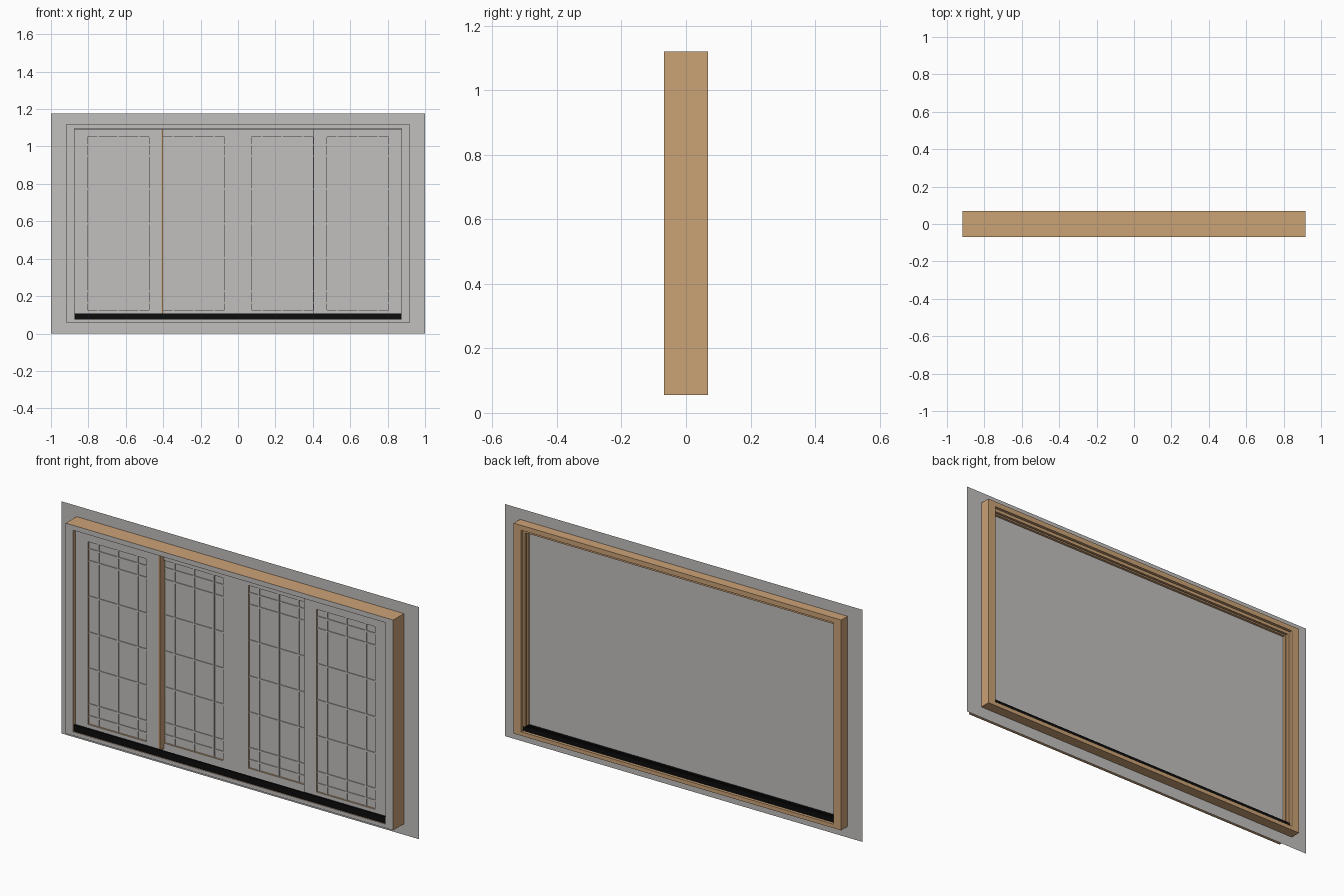
import bpy, bmesh

if "Cube" in bpy.data.objects:
    bpy.data.objects.remove(bpy.data.objects["Cube"])


def material(name, rgb):
    m = bpy.data.materials.new(name)
    m.diffuse_color = (*rgb, 1)
    m.use_nodes = True
    m.node_tree.nodes["Principled BSDF"].inputs["Base Color"].default_value = m.diffuse_color
    return m


GREY = material("grey finish", (0.54, 0.53, 0.52))
WOOD = material("light wood", (0.60, 0.36, 0.18))
BLACK = material("black track", (0.004, 0.004, 0.004))


def finish(name, bm, mats):
    """First material everywhere; a second one goes on faces looking to the front."""
    bmesh.ops.recalc_face_normals(bm, faces=bm.faces)
    bm.normal_update()
    me = bpy.data.meshes.new(name)
    for m in mats:
        me.materials.append(m)
    if len(mats) > 1:
        for f in bm.faces:
            f.material_index = 1 if f.normal.y < -0.9 else 0
    bm.to_mesh(me)
    bm.free()
    ob = bpy.data.objects.new(name, me)
    bpy.context.collection.objects.link(ob)
    return ob


def add_box(bm, x0, x1, y0, y1, z0, z1):
    v = [bm.verts.new((x, y, z)) for x in (x0, x1) for y in (y0, y1) for z in (z0, z1)]
    for q in ((0, 1, 3, 2), (4, 6, 7, 5), (0, 4, 5, 1), (2, 3, 7, 6), (0, 2, 6, 4), (1, 5, 7, 3)):
        bm.faces.new([v[i] for i in q])


def box(name, *dims, mats):
    bm = bmesh.new()
    add_box(bm, *dims)
    return finish(name, bm, mats)


def ring(name, outer, inner, y0, y1, mats):
    """Rectangular frame; outer and inner are (x0, x1, z0, z1)."""
    bm = bmesh.new()
    loops = []
    for y in (y0, y1):
        for x0, x1, z0, z1 in (outer, inner):
            loops.append([bm.verts.new((x, y, z)) for x, z in
                          ((x0, z0), (x1, z0), (x1, z1), (x0, z1))])
    fo, fi, bo, bi = loops
    for a, b in ((fo, fi), (fi, bi), (bi, bo), (bo, fo)):
        for i in range(4):
            j = (i + 1) % 4
            bm.faces.new((a[i], a[j], b[j], b[i]))
    return finish(name, bm, mats)


# Thin wall sheet that crosses the frame
bm = bmesh.new()
bm.faces.new([bm.verts.new((x, 0.018, z)) for x, z in
              ((-1, 0), (1, 0), (1, 1.175), (-1, 1.175))])
finish("wall_sheet", bm, [GREY])

# Outer frame: wood with a grey front
ring("outer_frame", (-0.917, 0.917, 0.055, 1.12), (-0.875, 0.875, 0.075, 1.095),
     -0.0685, 0.0685, [WOOD, GREY])

# Black sill strip at the front
box("front_sill", -0.875, 0.875, -0.064, -0.054, 0.075, 0.108, mats=[BLACK])

# Guides at the back: black tracks below, wooden ridges in head and jambs
for n, (y0, y1) in enumerate(((0.021, 0.033), (0.042, 0.054))):
    box(f"floor_track_{n}", -0.875, 0.875, y0, y1, 0.075, 0.098, mats=[BLACK])
    box(f"head_ridge_{n}", -0.875, 0.875, y0, y1, 1.08, 1.095, mats=[WOOD])
    for s in (-1, 1):
        a, b = sorted((s * 0.863, s * 0.875))
        box(f"jamb_ridge_{n}_{s}", a, b, y0, y1, 0.075, 1.08, mats=[WOOD])

# Four sashes: the outer pair stands in front of the inner pair
Z0, Z1, G0, G1 = 0.078, 1.094, 0.125, 1.05
BARS = (0.165, 0.225, 0.405, 0.5875, 0.77, 0.95, 1.01)
for side, s in (("left", -1), ("right", 1)):
    for kind, px, gx, yf in (("outer", (0.405, 0.875), (0.475, 0.805), -0.052),
                             ("inner", (0.0005, 0.475), (0.072, 0.402), -0.019)):
        p = sorted(s * v for v in px)
        g = sorted(s * v for v in gx)
        ring(f"{side}_{kind}_sash", (*p, Z0, Z1), (*g, G0, G1), yf, yf + 0.031, [WOOD, GREY])
        box(f"{side}_{kind}_pane", *g, yf + 0.009, yf + 0.021, G0, G1, mats=[GREY])
        # Slim glazing bars
        bm = bmesh.new()
        mid = (g[0] + g[1]) / 2
        for dx in (-0.11, 0, 0.11):
            add_box(bm, mid + dx - 0.004, mid + dx + 0.004, yf + 0.004, yf + 0.01, G0, G1)
        for z in BARS:
            add_box(bm, *g, yf + 0.005, yf + 0.01, z - 0.004, z + 0.004)
        finish(f"{side}_{kind}_glazing_bars", bm, [GREY])

# Wooden edge strip on the left outer sash
box("meeting_strip", -0.408, -0.401, -0.0525, -0.021, 0.1, Z1, mats=[WOOD])
